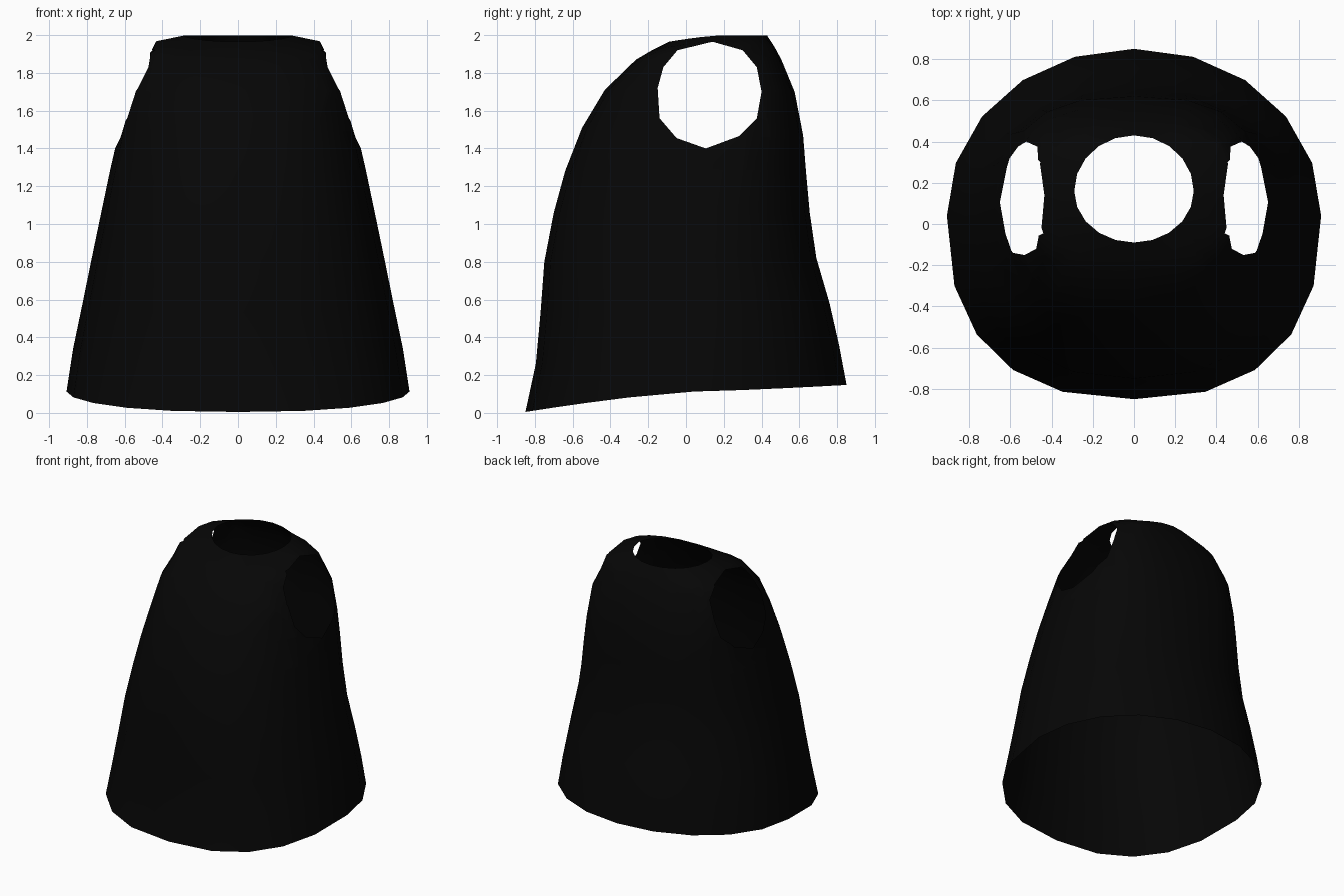
import bpy, bmesh, math
from mathutils import Vector

if "Cube" in bpy.data.objects:
    bpy.data.objects.remove(bpy.data.objects["Cube"])

SEGMENTS = 20

# Rings from hem to neck: front y, front z, side x, side y, side z,
# back y, back z, front squareness, back squareness
RINGS = [
    (-.85, .005, .908, .04, .113, .85, .148, .82, .98),
    (-.795, .26, .873, .05, .34, .81, .36, .82, .98),
    (-.77, .53, .825, .06, .57, .76, .58, .82, .97),
    (-.75, .80, .772, .06, .83, .69, .82, .82, .95),
    (-.70, 1.06, .72, .08, 1.08, .655, 1.06, .82, .90),
    (-.64, 1.28, .676, .10, 1.29, .635, 1.28, .82, .83),
    (-.55, 1.51, .632, .11, 1.48, .62, 1.47, .82, .76),
    (-.43, 1.71, .588, .13, 1.70, .575, 1.70, .78, .72),
    (-.265, 1.87, .488, .14, 1.93, .505, 1.87, .70, .70),
    (-.18, 1.92, .43, .14, 1.968, .47, 1.935, .78, .78),
    (-.09, 1.965, .29, .16, 1.997, .43, 1.997, 1, 1),
]

# Armhole outline in (y, z), clockwise
ARMHOLE = [(.14, 1.965), (.30, 1.92), (.375, 1.83), (.40, 1.70),
           (.375, 1.56), (.28, 1.465), (.105, 1.40), (-.05, 1.455),
           (-.14, 1.56), (-.15, 1.72), (-.12, 1.83), (-.045, 1.92)]


def ring_point(ring, i):
    yf, zf, xs, ys, zs, yb, zb, front_power, back_power = ring
    t = 2 * math.pi * i / SEGMENTS
    s, c = math.sin(t), math.cos(t)
    power = front_power if c > 0 else back_power
    x = math.copysign(abs(s) ** power, s) * xs if abs(s) > 1e-6 else 0
    k = abs(c) ** power if abs(c) > 1e-6 else 0
    y_end, z_end = (yf, zf) if c > 0 else (yb, zb)
    return x, ys + (y_end - ys) * k, zs + (z_end - zs) * k ** 1.3


def cut_armhole(bm, side):
    """Clip the outline out of the shell on one side."""
    ys, zs = zip(*ARMHOLE)

    def touches(f):
        fy = [v.co.y for v in f.verts]
        fz = [v.co.z for v in f.verts]
        return (f.calc_center_median().x * side > .15
                and min(fy) < max(ys) and max(fy) > min(ys)
                and min(fz) < max(zs) and max(fz) > min(zs))

    inside = [f for f in bm.faces if touches(f)]
    for (y0, z0), (y1, z1) in zip(ARMHOLE, ARMHOLE[1:] + ARMHOLE[:1]):
        point = Vector((0, y0, z0))
        outward = Vector((0, -(z1 - z0), y1 - y0)).normalized()
        edges = {e for f in inside for e in f.edges}
        verts = {v for f in inside for v in f.verts}
        cut = bmesh.ops.bisect_plane(
            bm, geom=list(verts) + list(edges) + inside, dist=1e-5,
            plane_co=point, plane_no=outward)
        faces = {g for g in cut['geom'] if isinstance(g, bmesh.types.BMFace)}
        faces |= {f for f in inside if f.is_valid}
        inside = [f for f in faces
                  if (f.calc_center_median() - point).dot(outward) < 0]
    bmesh.ops.delete(bm, geom=inside, context='FACES')


# Sleeveless garment: open shell lofted from hem to neck
bm = bmesh.new()
loops = [[bm.verts.new(ring_point(r, i)) for i in range(SEGMENTS)] for r in RINGS]
for low, high in zip(loops, loops[1:]):
    for i in range(SEGMENTS):
        j = (i + 1) % SEGMENTS
        bm.faces.new((low[j], low[i], high[i], high[j]))
bmesh.ops.recalc_face_normals(bm, faces=bm.faces)

# Armholes
for side in (-1, 1):
    cut_armhole(bm, side)

# Make sure the normals point outward
bm.normal_update()
if sum(f.normal.dot(f.calc_center_median() - Vector((0, 0, 1))) for f in bm.faces) < 0:
    bmesh.ops.reverse_faces(bm, faces=bm.faces)

mesh = bpy.data.meshes.new("sleeveless_top")
bm.to_mesh(mesh)
bm.free()

black = bpy.data.materials.new("black cloth")
black.diffuse_color = (.0018, .0018, .0018, 1)
black.use_nodes = True
black.node_tree.nodes["Principled BSDF"].inputs["Base Color"].default_value = black.diffuse_color
mesh.materials.append(black)

top = bpy.data.objects.new("sleeveless_top", mesh)
bpy.context.collection.objects.link(top)
bpy.context.view_layer.objects.active = top
top.select_set(True)
bpy.ops.object.shade_smooth_by_angle(angle=math.radians(50))
